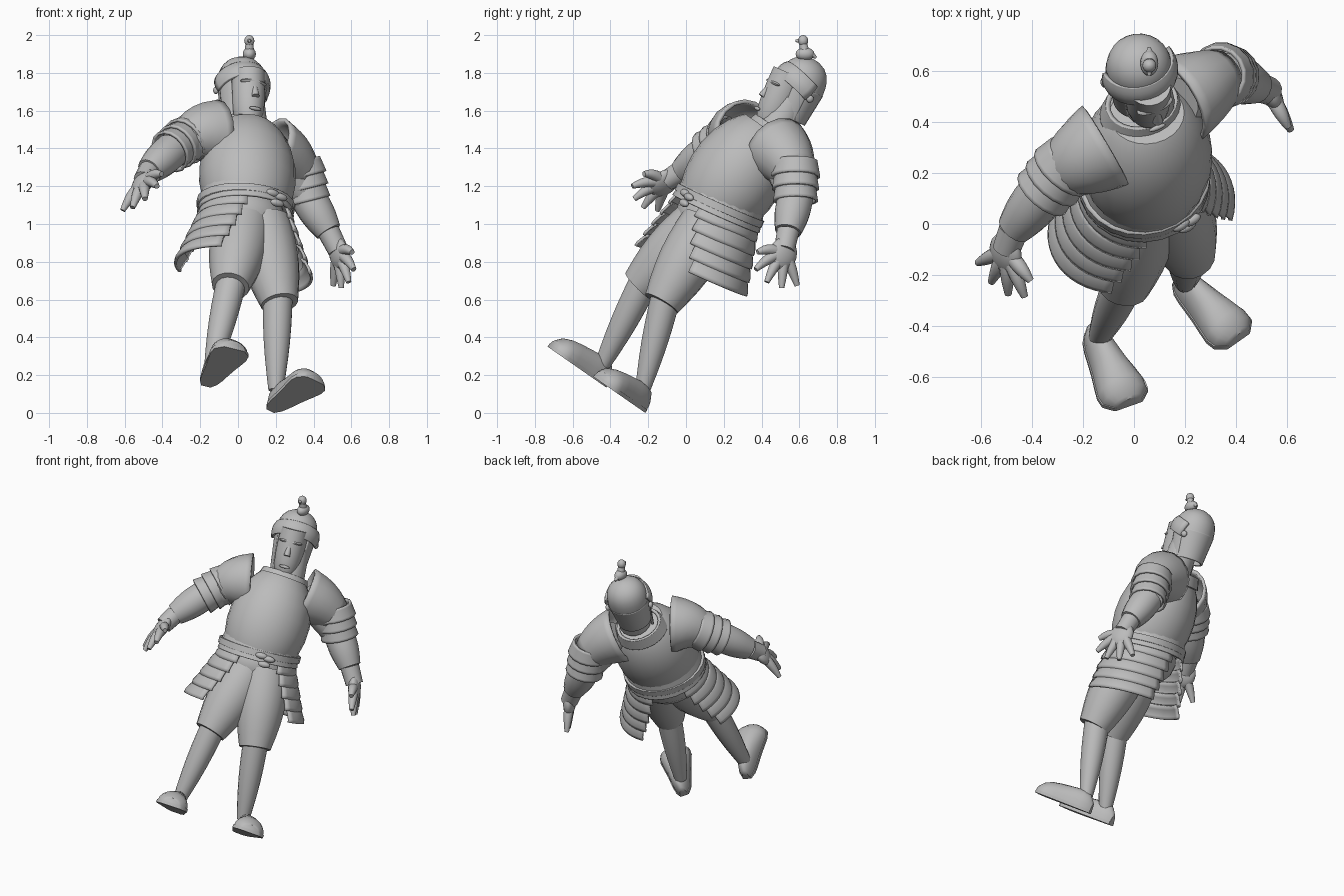
import bpy, bmesh, math
from math import pi, sin, cos, sqrt, radians
from mathutils import Vector, Matrix

cube = bpy.data.objects.get("Cube")
if cube:
    bpy.data.objects.remove(cube)

GREY = (.5, .5, .5, 1)
clay = bpy.data.materials.new("plain grey")
clay.use_nodes = True
clay.diffuse_color = GREY
clay.node_tree.nodes["Principled BSDF"].inputs["Base Color"].default_value = GREY


def frame(origin, forward, up):
    """Local frame: x to the left, -y forward, z up."""
    up = Vector(up).normalized()
    left = up.cross(Vector(forward)).normalized()
    matrix = Matrix((left, up.cross(left), up)).transposed().to_4x4()
    matrix.translation = Vector(origin)
    return matrix


def loft(name, rings, loop=True, thick=0):
    """Skin a row of equal-length point rings; thick ones stay open."""
    bm = bmesh.new()
    rows = [[bm.verts.new(point) for point in ring] for ring in rings]
    count = len(rows[0])
    for lower, upper in zip(rows, rows[1:]):
        for i in range(count if loop else count - 1):
            j = (i + 1) % count
            bm.faces.new((lower[i], lower[j], upper[j], upper[i]))
    if not thick:
        bm.faces.new(rows[0])
        bm.faces.new(rows[-1])
    bmesh.ops.recalc_face_normals(bm, faces=bm.faces)
    mesh = bpy.data.meshes.new(name)
    bm.to_mesh(mesh)
    bm.free()
    mesh.materials.append(clay)
    part = bpy.data.objects.new(name, mesh)
    bpy.context.collection.objects.link(part)
    if thick:
        solid = part.modifiers.new("thickness", "SOLIDIFY")
        solid.thickness = thick
        solid.offset = 0
    bpy.ops.object.select_all(action="DESELECT")
    part.select_set(True)
    bpy.context.view_layer.objects.active = part
    bpy.ops.object.shade_smooth_by_angle(angle=radians(45))


def turned(name, matrix, bottom, top, wide, deep, shape, y=0, middle=0, half=pi, thick=0, steps=8):
    """Oval section scaled by shape(t) from bottom to top, over an arc about middle."""
    full = half == pi
    count = 24 if full else 16
    rings = []
    for k in range(steps + 1):
        t = (1 - cos(pi * k / steps)) / 2
        size = max(shape(t), .05)
        angles = [middle - half + 2 * half * i / (count if full else count - 1) for i in range(count)]
        rings.append([matrix @ Vector((wide * size * cos(a), y + deep * size * sin(a),
                                       bottom + (top - bottom) * t)) for a in angles])
    loft(name, rings, full, thick)


def ball(name, matrix, center, wide, deep, tall):
    turned(name, matrix @ Matrix.Translation(center), -tall, tall, wide, deep,
           lambda t: sqrt(max(0, 4 * t * (1 - t))))


def limb(name, start, end, first, last, bulge=0, lift=0, thick=0):
    """Round limb whose radius and height swell in the middle."""
    start, end = Vector(start), Vector(end)
    steps, sides = 6, 16
    rings = []
    for k in range(steps + 1):
        t = k / steps
        swell = sin(pi * t)
        radius = first + (last - first) * t + bulge * swell
        slope = Vector((0, 0, lift * pi * cos(pi * t)))
        place = frame(start.lerp(end, t) + Vector((0, 0, lift * swell)), (1, .2, .1), end - start + slope)
        rings.append([place @ Vector((radius * cos(a), radius * sin(a), 0))
                      for a in (2 * pi * i / sides for i in range(sides))])
    loft(name, rings, thick=thick)


LEAN = Vector((0, .57, .82))
body = frame((.04, .16, 1.08), (.5, -.7, .48), LEAN)
hips = frame((.04, .17, 1.08), (.5, -.75, .3), (.03, .4, .9))
head = frame((.02, .6, 1.72), (.4, -.8, .4), (0, .4, .9))

# Breastplate, collar, lip and belt
turned("breastplate", body, 0, .5, .26, .25, lambda t: sqrt(1 - ((t - .4) / .73) ** 2), y=-.02)
turned("collar", body, .46, .53, .16, .14, lambda t: 1 - .15 * t, y=.02, thick=.02)
turned("waist_lip", hips, -.03, .09, .23, .22, lambda t: 1.1 - .1 * t, thick=.015)
turned("belt", hips, 0, .04, .25, .23, lambda t: 1, thick=.03)
for name, x, z in (("knot", .02, .01), ("short_end", .07, 0), ("long_end", .05, -.04)):
    ball("belt_" + name, hips, (x, -.24, z), .04, .02, .02)

# Hip plates: overlapping flared strips on each side
for side, middle in (("left", .1), ("right", pi)):
    for i in range(5):
        drop = .07 * i
        turned(f"{side}_hip_plate_{i}", hips, -drop - .08, -drop, .23 + .4 * drop, .22 + .15 * drop,
               lambda t: 1.12 - .14 * t * t, middle=middle, half=radians(62 - 4 * i),
               thick=.015, steps=3)

# Shorts, legs and shoes
ball("shorts_seat", hips, (0, 0, -.06), .22, .2, .17)
LEGS = (
    ("left", (.13, .12, 1), (.22, -.13, .58), (.2, -.23, .12), (.17, -.23, .01), (.41, -.46, .17)),
    ("right", (.03, .08, 1), (-.04, -.25, .67), (-.14, -.45, .24), (-.17, -.43, .14), (-.02, -.72, .33)),
)
for side, hip, hem, ankle, heel, toe in LEGS:
    limb(side + "_shorts_leg", hip, hem, .15, .1, bulge=.025)
    limb(side + "_shin", Vector(hem).lerp(Vector(hip), .1), ankle, .08, .04, bulge=.01)
    run = Vector(toe) - Vector(heel)
    shoe = frame(heel, run, LEAN)
    upper, sole = [], []
    for k in range(11):
        t = (1 - cos(pi * k / 10)) / 2
        rounding = max(1 - (2 * t - 1) ** 4, .1) ** .4
        width = rounding * (.055 + .075 * t * t)
        height = rounding * (.12 - .04 * t)
        along = -run.length * t
        upper.append([shoe @ Vector((width * cos(a), along, .02 + height * sin(a)))
                      for a in (pi * i / 10 for i in range(11))])
        rim = width + .005
        sole.append([shoe @ Vector((x, along, z))
                     for x, z in ((rim, 0), (rim, .02), (-rim, .02), (-rim, 0))])
    loft(side + "_shoe", upper)
    loft(side + "_sole", sole)

# Arms: shoulder cup, overlapping bands, forearm and hand
ARMS = (
    ("left", (.17, .48, 1.4), (.34, .58, 1.26), (.37, .58, 1.14), (.48, .54, .96),
     (.53, .52, .86), (.2, -.3, -.9), (-.4, .8, -.3)),
    ("right", (-.11, .31, 1.48), (-.28, .21, 1.44), (-.35, .13, 1.39), (-.47, -.02, 1.28),
     (-.5, -.1, 1.23), (-.1, -.8, -.6), (-.6, .8, -.2)),
)
for side, shoulder, cap, elbow, wrist, palm, reach, across in ARMS:
    limb(side + "_shoulder_cup", shoulder, cap, .17, .1, bulge=.01, lift=.015, thick=.02)
    limb(side + "_upper_arm", shoulder, elbow, .1, .095)
    limb(side + "_forearm", elbow, wrist, .095, .07, bulge=.01)
    limb(side + "_wrist", wrist, palm, .06, .055)
    top, low = (Vector(cap).lerp(Vector(elbow), t) for t in (-.6, 1))
    for i in range(3):
        limb(f"{side}_arm_band_{i}", top.lerp(low, i / 3), top.lerp(low, (i + 1.3) / 3),
             .11 - .005 * i, .125 - .006 * i, thick=.015)
    # Fingers fan out from the palm, the thumb first
    hand = frame(palm, Vector(across).cross(Vector(reach)), reach)
    ball(side + "_palm", hand, (0, 0, .02), .08, .04, .09)
    for i, finger in enumerate(("thumb", "index", "middle", "ring", "little")):
        angle = radians(27 * i - 65)
        ray = Vector((sin(angle), 0, cos(angle)))
        length = .16 if finger == "thumb" else .2
        limb(f"{side}_{finger}_finger", hand @ (ray * .04), hand @ (ray * length),
             .03, .014, bulge=.005, lift=.01)

# Neck and face
limb("neck", (.06, .47, 1.5), (.05, .56, 1.66), .1, .09)
turned("face", head, -.25, .05, .09, .1, lambda t: sqrt(1 - .6 * (1 - t) ** 4), y=-.08)
limb("nose", head @ Vector((0, -.16, -.04)), head @ Vector((0, -.18, -.12)), .012, .02)
ball("brow", head, (0, -.15, -.03), .075, .03, .015)
ball("lower_lip", head, (0, -.175, -.19), .035, .01, .01)

# Helmet: crown, neck guard, raised visor and cheek guards
turned("helmet_crown", head, 0, .17, .13, .13, lambda t: sqrt(1 - t ** 3))
turned("helmet_back", head, -.17, .01, .125, .125, lambda t: .8 + .2 * t,
       middle=pi / 2, half=radians(115), thick=.015)
raised = head @ Matrix.Rotation(radians(-22), 4, "X")
turned("visor", raised, -.04, .05, .14, .145, lambda t: .95 + .08 * sin(pi * t),
       middle=-pi / 2, half=radians(95), thick=.02)
for side, sign in (("left", 1), ("right", -1)):
    turned(side + "_cheek_guard", head, -.23, 0, .125, .12, lambda t: .8 + .2 * t,
           middle=-pi / 2 + sign * 1.2, half=.35, thick=.015)
    ball(side + "_visor_rivet", head, (.14 * sign, .02, -.03), .015, .02, .02)

# Little bird crest
crest = frame((.06, .63, 1.9), (0, -1, 0), (0, 0, 1))
ball("bird_body", crest, (0, 0, 0), .035, .05, .035)
ball("bird_head", crest, (0, -.01, .07), .027, .027, .03)
limb("bird_neck", crest.translation, (.06, .62, 1.96), .028, .02)
limb("bird_beak", (.06, .6, 1.97), (.06, .58, 1.97), .012, .006)
limb("bird_tail", (.06, .66, 1.9), (.06, .69, 1.88), .02, .006)
